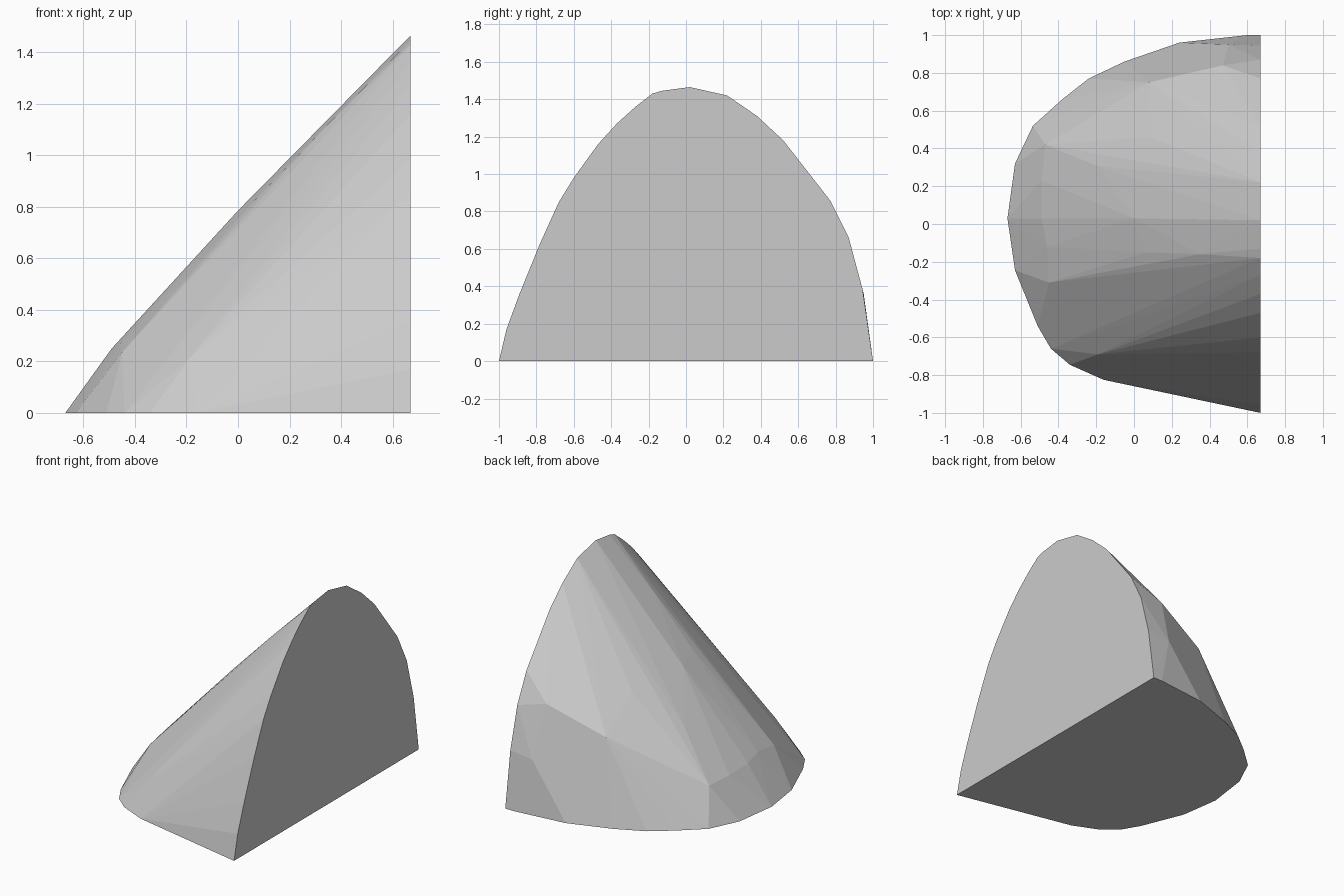
import bpy, bmesh

# outline of the flat base (x, y) at z = 0
base = [(.67, 1), (.6, 1), (.24, .96), (-.05, .86), (-.24, .77), (-.38, .66),
        (-.535, .52), (-.63, .32), (-.67, .03), (-.63, -.245), (-.51, -.54),
        (-.44, -.66), (-.34, -.745), (-.16, -.825), (.67, -1)]

# outline of the flat upright face (y, z) at x = 0.67
upright = [(-.96, .17), (-.89, .36), (-.78, .63), (-.68, .85), (-.6, .98),
           (-.47, 1.16), (-.37, 1.27), (-.27, 1.36), (-.18, 1.43),
           (-.13, 1.445), (.02, 1.465), (.22, 1.42), (.38, 1.31),
           (.52, 1.18), (.77, .86), (.87, .66), (.945, .38)]

# facet corners on the sloping side
slope = [(-.49, .23, .245), (-.49, .03, .25), (-.46, -.12, .265),
         (-.45, -.31, .235), (-.19, -.69, .21), (-.47, .42, .24),
         (-.2, .31, .54), (-.19, .46, .48), (.1, .31, .82), (.09, .46, .75),
         (0, .03, .785), (.06, -.15, .82), (.35, -.16, 1.12),
         (.08, .75, .55), (.47, .84, .71), (.5, .95, .36)]

points = [(x, y, 0) for x, y in base] + [(.67, y, z) for y, z in upright] + slope

# faceted rock chunk: convex shell around all outlines
bm = bmesh.new()
for p in points:
    bm.verts.new(p)
hull = bmesh.ops.convex_hull(bm, input=bm.verts[:])
loose = [v for v in bm.verts if not v.link_faces]
bmesh.ops.delete(bm, geom=loose, context='VERTS')
bmesh.ops.dissolve_limit(bm, angle_limit=.01, verts=bm.verts[:], edges=bm.edges[:])
bmesh.ops.recalc_face_normals(bm, faces=bm.faces[:])

mesh = bpy.data.meshes.new("faceted_wedge")
bm.to_mesh(mesh)
bm.free()
bpy.context.collection.objects.link(bpy.data.objects.new("faceted_wedge", mesh))
